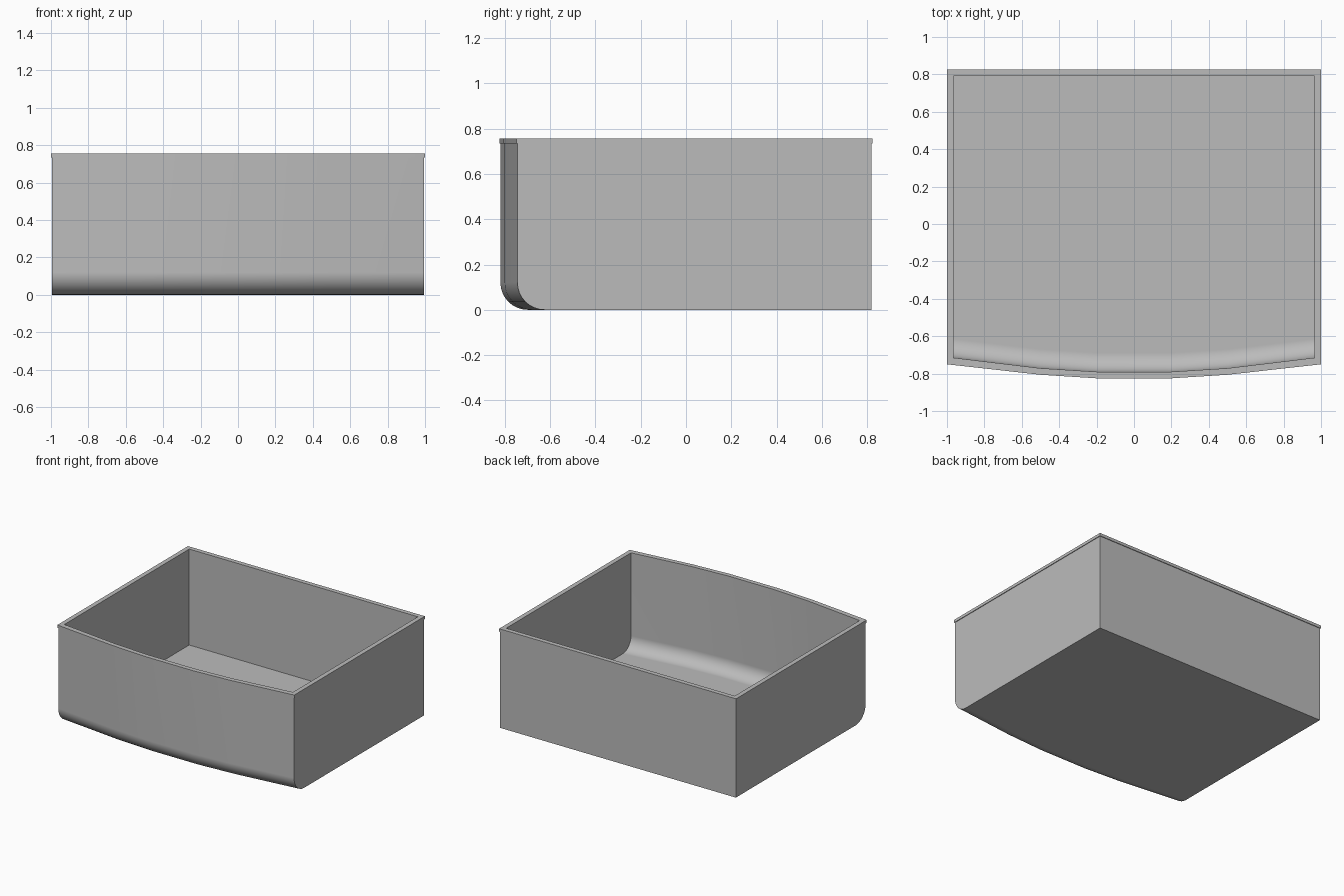
import bpy, bmesh, math

cube = bpy.data.objects.get("Cube")
if cube:
    bpy.data.objects.remove(cube)

grey = bpy.data.materials.new("plain_grey")
grey.use_nodes = True
colour = (0.5, 0.5, 0.5, 1)
grey.diffuse_color = colour
grey.node_tree.nodes["Principled BSDF"].inputs["Base Color"].default_value = colour

BACK = 0.825
RIM_Z, TOP_Z = 0.735, 0.757
WALL, LIP, FLOOR = 0.035, 0.005, 0.025
# Bowed front edge, one half: (x, y)
FRONT = [(0.2, -0.825), (0.5, -0.806), (1.0, -0.75)]


def plan(z, inset, setback=0.0):
    """Plan outline at height z, inset from the rim, front pushed back."""
    half = [(min(x, 1 - inset), y + inset + setback) for x, y in FRONT]
    half.append((1 - inset, BACK - inset))
    return [(-x, y, z) for x, y in reversed(half)] + [(x, y, z) for x, y in half]


def fillet(inset, floor, radius, steps=8):
    """Outlines that round the front wall into the floor, going up."""
    rings = []
    for i in range(steps + 1):
        a = math.pi / 2 * i / steps
        rings.append(plan(floor + radius * (1 - math.cos(a)), inset,
                          radius * (1 - math.sin(a))))
    return rings


def loft(name, rings, closed):
    bm = bmesh.new()
    loops = [[bm.verts.new(p) for p in ring] for ring in rings]
    n = len(loops[0])
    pairs = list(zip(loops, loops[1:]))
    if closed:
        pairs.append((loops[-1], loops[0]))
    else:
        bm.faces.new(loops[0])
        bm.faces.new(loops[-1])
    for a, b in pairs:
        for i in range(n):
            j = (i + 1) % n
            bm.faces.new((a[i], a[j], b[j], b[i]))
    bmesh.ops.recalc_face_normals(bm, faces=bm.faces)
    mesh = bpy.data.meshes.new(name)
    bm.to_mesh(mesh)
    bm.free()
    mesh.materials.append(grey)
    obj = bpy.data.objects.new(name, mesh)
    bpy.context.collection.objects.link(obj)
    bpy.ops.object.select_all(action="DESELECT")
    obj.select_set(True)
    bpy.context.view_layer.objects.active = obj
    bpy.ops.object.shade_smooth_by_angle(angle=math.radians(30))
    normals = obj.modifiers.new("flat_panels", "WEIGHTED_NORMAL")
    normals.keep_sharp = True
    return obj


# Open tub: outer skin up, over the wall, inner skin down to the floor
outer = fillet(LIP, 0, 0.12) + [plan(RIM_Z, LIP)]
inner = [plan(RIM_Z, WALL)] + fillet(WALL, FLOOR, 0.1)[::-1]
loft("tub_body", outer + inner, closed=False)

# Thin rim band standing slightly proud of the walls
loft("top_rim", [plan(RIM_Z, 0), plan(TOP_Z, 0),
                 plan(TOP_Z, WALL), plan(RIM_Z, WALL)], closed=True)
